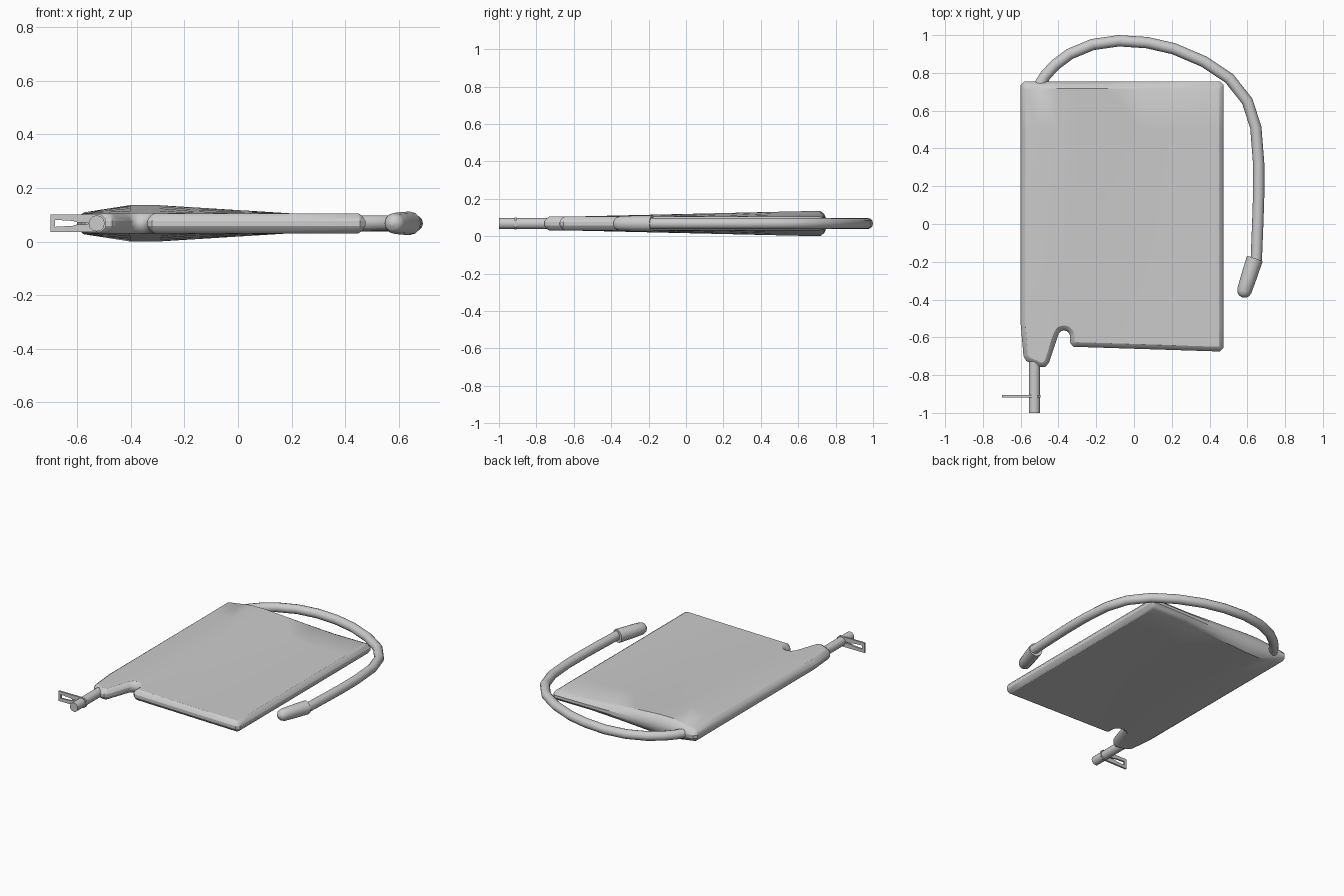
import bpy, bmesh, math
from mathutils import Vector

if "Cube" in bpy.data.objects:
    bpy.data.objects.remove(bpy.data.objects["Cube"])

ZC = 0.068  # mid-plane height


def add_object(name, data):
    ob = bpy.data.objects.new(name, data)
    bpy.context.collection.objects.link(ob)
    return ob


def to_smooth_mesh(ob, angle=35):
    bpy.ops.object.select_all(action='DESELECT')
    ob.select_set(True)
    bpy.context.view_layer.objects.active = ob
    if ob.type == 'CURVE':
        bpy.ops.object.convert(target='MESH')
        ob = bpy.context.object
    bpy.ops.object.shade_smooth_by_angle(angle=math.radians(angle))
    return ob


def tube(name, pts, radii, res=4):
    cu = bpy.data.curves.new(name, 'CURVE')
    cu.dimensions = '3D'
    cu.bevel_depth = 1
    cu.bevel_resolution = res
    cu.use_fill_caps = True
    sp = cu.splines.new('POLY')
    sp.points.add(len(pts) - 1)
    for p, (x, y), r in zip(sp.points, pts, radii):
        p.co = (x, y, ZC, 1)
        p.radius = r
    return to_smooth_mesh(add_object(name, cu))


def offset(poly, d):
    """Mitred inward offset of a counter-clockwise outline."""
    out = []
    for i, p in enumerate(poly):
        e1 = (p - poly[i - 1]).normalized()
        e2 = (poly[(i + 1) % len(poly)] - p).normalized()
        n1, n2 = Vector((-e1.y, e1.x)), Vector((-e2.y, e2.x))
        q = p + (n1 + n2) * d / (1 + n1.dot(n2))
        if p.y > 0.7:
            q.y -= 0.5 * d      # deeper slope along the back seam
        out.append(q)
    return out


def ramp(t):
    return max(0.0, min(1.0, t))


def half_thickness(x, y):
    fx = ramp((x + 0.60) / 0.2) if x < -0.35 else ramp((0.2 - x) / 0.5)
    return 0.037 + 0.031 * fx * ramp((y + 0.62) / 1.33)


# Bag outline with neck and rounded notch
notch = [(-0.37 - 0.032 * math.cos(a), -0.595 + 0.032 * math.sin(a))
         for a in [math.radians(d) for d in (30, 60, 90, 120, 150, 180)]]
outline = [(-0.60, 0.735), (-0.60, -0.53), (-0.585, -0.70), (-0.57, -0.725),
           (-0.50, -0.757), (-0.47, -0.757), (-0.45, -0.735)] + notch + [
           (-0.338, -0.63), (-0.32, -0.65), (0.455, -0.675), (0.475, -0.655),
           (0.475, 0.735), (0.455, 0.755), (-0.58, 0.755)]
outline = [Vector(p) for p in outline]

# Bag shell: stacked outlines, cut into strips, then inflated
bm = bmesh.new()
rings = []
for d, s in ((0.025, -1), (0.011, -0.75), (0, -0.25), (0, 0.25), (0.011, 0.75), (0.025, 1)):
    rings.append([bm.verts.new((p.x, p.y, s)) for p in offset(outline, d)])
for a, b in zip(rings, rings[1:]):
    for i in range(len(a)):
        j = (i + 1) % len(a)
        bm.faces.new((a[i], a[j], b[j], b[i]))
bm.faces.new(rings[-1])
bm.faces.new(rings[0][::-1])
cuts = [((x, 0, 0), (1, 0, 0)) for x in (-0.5, -0.4, -0.3, -0.15, 0.05, 0.2)]
cuts += [((0, y, 0), (0, 1, 0)) for y in (-0.54, -0.2, 0.2, 0.5)]
for co, no in cuts:
    bmesh.ops.bisect_plane(bm, geom=bm.verts[:] + bm.edges[:] + bm.faces[:],
                           plane_co=co, plane_no=no)
for v in bm.verts:
    v.co.z = ZC + v.co.z * half_thickness(v.co.x, v.co.y)
bmesh.ops.triangulate(bm, faces=[f for f in bm.faces if len(f.verts) > 4])
bmesh.ops.recalc_face_normals(bm, faces=bm.faces[:])
me = bpy.data.meshes.new("bag")
bm.to_mesh(me)
bm.free()
to_smooth_mesh(add_object("bag", me), 30)

# Long curved hose leaving the back seam
hose = [(-0.51, 0.72), (-0.47, 0.785), (-0.42, 0.84), (-0.34, 0.90), (-0.22, 0.95),
        (-0.08, 0.97), (0.07, 0.96), (0.21, 0.928), (0.37, 0.86), (0.505, 0.77),
        (0.60, 0.65), (0.645, 0.51), (0.66, 0.32), (0.66, 0.15), (0.655, 0.0), (0.647, -0.20)]
tube("hose", hose, [0.03] * len(hose))

# Mouthpiece with rounded tip at the hose end
start, end = Vector((0.64, -0.182)), Vector((0.573, -0.388))
profile = [(0, 0.044), (0.5, 0.042), (0.84, 0.039), (0.92, 0.033), (0.97, 0.022), (1, 0.006)]
tube("mouthpiece", [start.lerp(end, t) for t, r in profile], [r for t, r in profile])

# Short outlet pipe at the neck
tube("outlet_pipe", [(-0.527, -1.0), (-0.527, -0.70)], [0.03, 0.03])

# Slotted clamp plate around the outlet pipe
cu = bpy.data.curves.new("clamp_plate", 'CURVE')
cu.dimensions = '2D'
cu.fill_mode = 'BOTH'
cu.extrude = 0.006
plate = [(-0.70, -0.033), (-0.51, -0.033), (-0.495, -0.018), (-0.495, 0.018),
         (-0.51, 0.033), (-0.70, 0.033)]
slot = [(-0.682, -0.013), (-0.615, -0.009), (-0.60, -0.004), (-0.56, -0.004),
        (-0.56, 0.004), (-0.60, 0.004), (-0.615, 0.009), (-0.682, 0.013)]
for loop in (plate, slot):
    sp = cu.splines.new('POLY')
    sp.points.add(len(loop) - 1)
    for p, (x, y) in zip(sp.points, loop):
        p.co = (x, y, 0, 1)
    sp.use_cyclic_u = True
clamp = add_object("clamp_plate", cu)
clamp.rotation_euler.x = math.pi / 2
clamp.location = (0, -0.912, ZC)
to_smooth_mesh(clamp)
